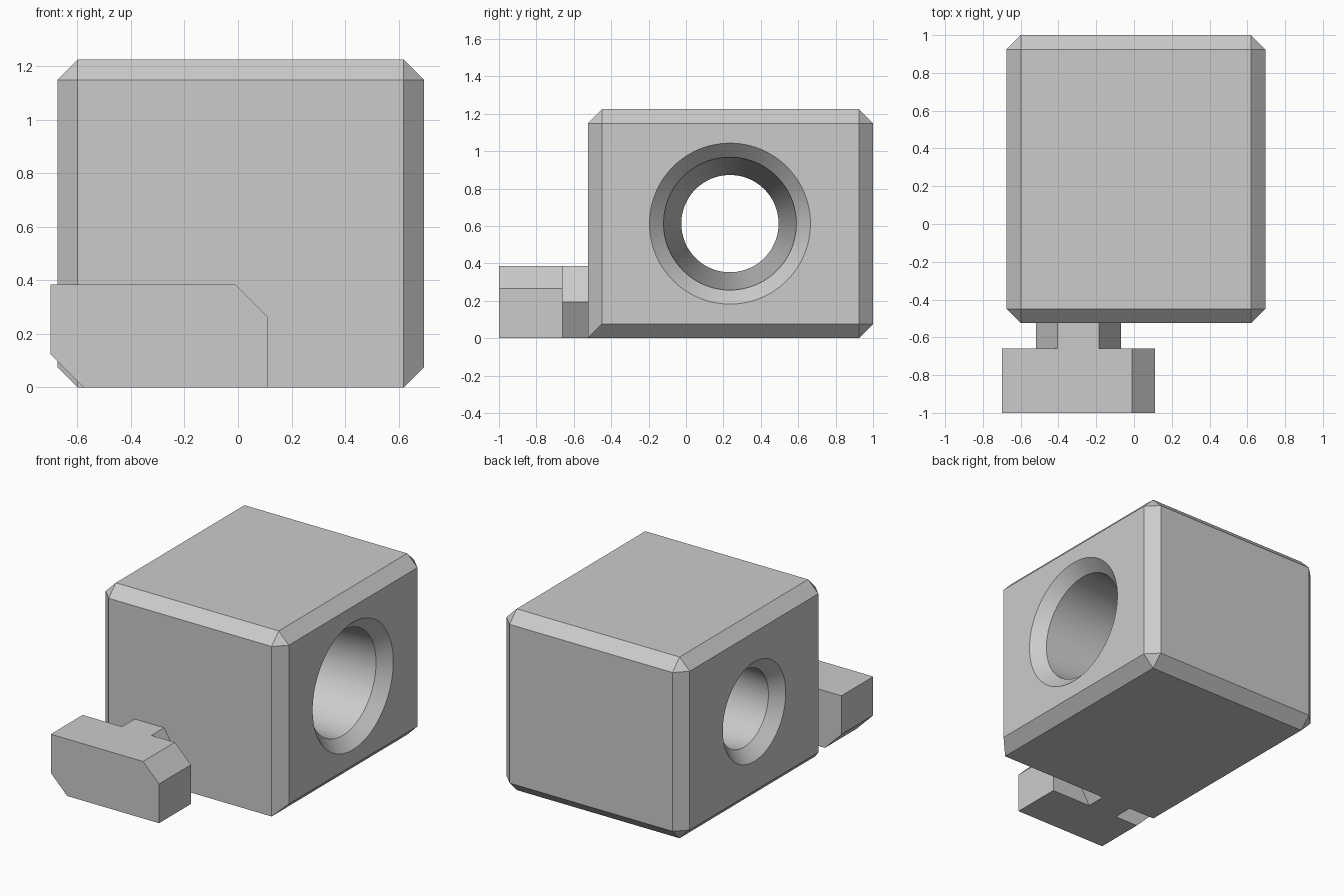
import bpy, bmesh, math
from mathutils import Vector

old = bpy.data.objects.get("Cube")
if old:
    bpy.data.objects.remove(old, do_unlink=True)

grey = bpy.data.materials.new("light_grey")
grey.use_nodes = True
grey.diffuse_color = (0.6, 0.6, 0.6, 1)
grey.node_tree.nodes["Principled BSDF"].inputs["Base Color"].default_value = (0.6, 0.6, 0.6, 1)


def add_object(name, bm):
    bmesh.ops.recalc_face_normals(bm, faces=bm.faces[:])
    mesh = bpy.data.meshes.new(name)
    bm.to_mesh(mesh)
    bm.free()
    mesh.materials.append(grey)
    obj = bpy.data.objects.new(name, mesh)
    bpy.context.collection.objects.link(obj)
    return obj


def extrude_along_y(name, profile, y0, y1):
    bm = bmesh.new()
    face = bm.faces.new([bm.verts.new((x, y0, z)) for x, z in profile])
    out = bmesh.ops.extrude_face_region(bm, geom=[face])
    moved = [v for v in out["geom"] if isinstance(v, bmesh.types.BMVert)]
    bmesh.ops.translate(bm, verts=moved, vec=(0, y1 - y0, 0))
    return add_object(name, bm)


# Block: every edge is chamfered except the bottom front one
x0, x1, y0, y1, top, cham = -0.675, 0.695, -0.525, 1.0, 1.225, 0.076
bm = bmesh.new()
bmesh.ops.create_cube(bm, size=1)
bmesh.ops.scale(bm, verts=bm.verts, vec=(x1 - x0, y1 - y0, top))
bmesh.ops.translate(bm, verts=bm.verts, vec=((x0 + x1) / 2, (y0 + y1) / 2, top / 2))
edges = [e for e in bm.edges
         if not all(v.co.y < 0 and v.co.z < 0.1 for v in e.verts)]
bmesh.ops.bevel(bm, geom=edges, offset=cham, offset_type='OFFSET',
                segments=1, profile=0.5, affect='EDGES')
block = add_object("block", bm)

# Tapered through hole with a countersink at each mouth
over = 0.05
hole_profile = [
    (x0 - over, 0.336 + over), (x0 + cham, 0.26),
    (x1 - cham, 0.355), (x1 + over, 0.43 + over),
]
segments = 96
bm = bmesh.new()
rings = []
for x, r in hole_profile:
    angles = [math.tau * i / segments for i in range(segments)]
    rings.append([bm.verts.new((x, 0.235 + r * math.cos(a), top / 2 + r * math.sin(a)))
                  for a in angles])
for a, b in zip(rings, rings[1:]):
    for i in range(segments):
        j = (i + 1) % segments
        bm.faces.new((a[i], a[j], b[j], b[i]))
bm.faces.new(rings[0])
bm.faces.new(rings[-1])
cutter = add_object("hole_cutter", bm)
cutter.hide_render = True

cut = block.modifiers.new("hole", 'BOOLEAN')
cut.operation = 'DIFFERENCE'
cut.solver = 'EXACT'
cut.object = cutter
bpy.context.view_layer.objects.active = block
block.select_set(True)
bpy.ops.object.modifier_apply(modifier="hole")
bpy.data.objects.remove(cutter, do_unlink=True)

bpy.ops.object.select_all(action='DESELECT')
block.select_set(True)
bpy.context.view_layer.objects.active = block
bpy.ops.object.shade_smooth_by_angle(angle=math.radians(25))

# Crossbar with two opposite corners cut off
bar_profile = [(-0.7, 0.385), (-0.01, 0.385), (0.11, 0.265),
               (0.11, 0), (-0.577, 0), (-0.7, 0.123)]
extrude_along_y("crossbar", bar_profile, -1.0, -0.66)

# Six-sided neck joining the crossbar to the block
neck_profile = [(-0.405, 0), (-0.52, 0.193), (-0.405, 0.385),
                (-0.185, 0.385), (-0.07, 0.193), (-0.185, 0)]
extrude_along_y("neck", neck_profile, -0.66, y0)
